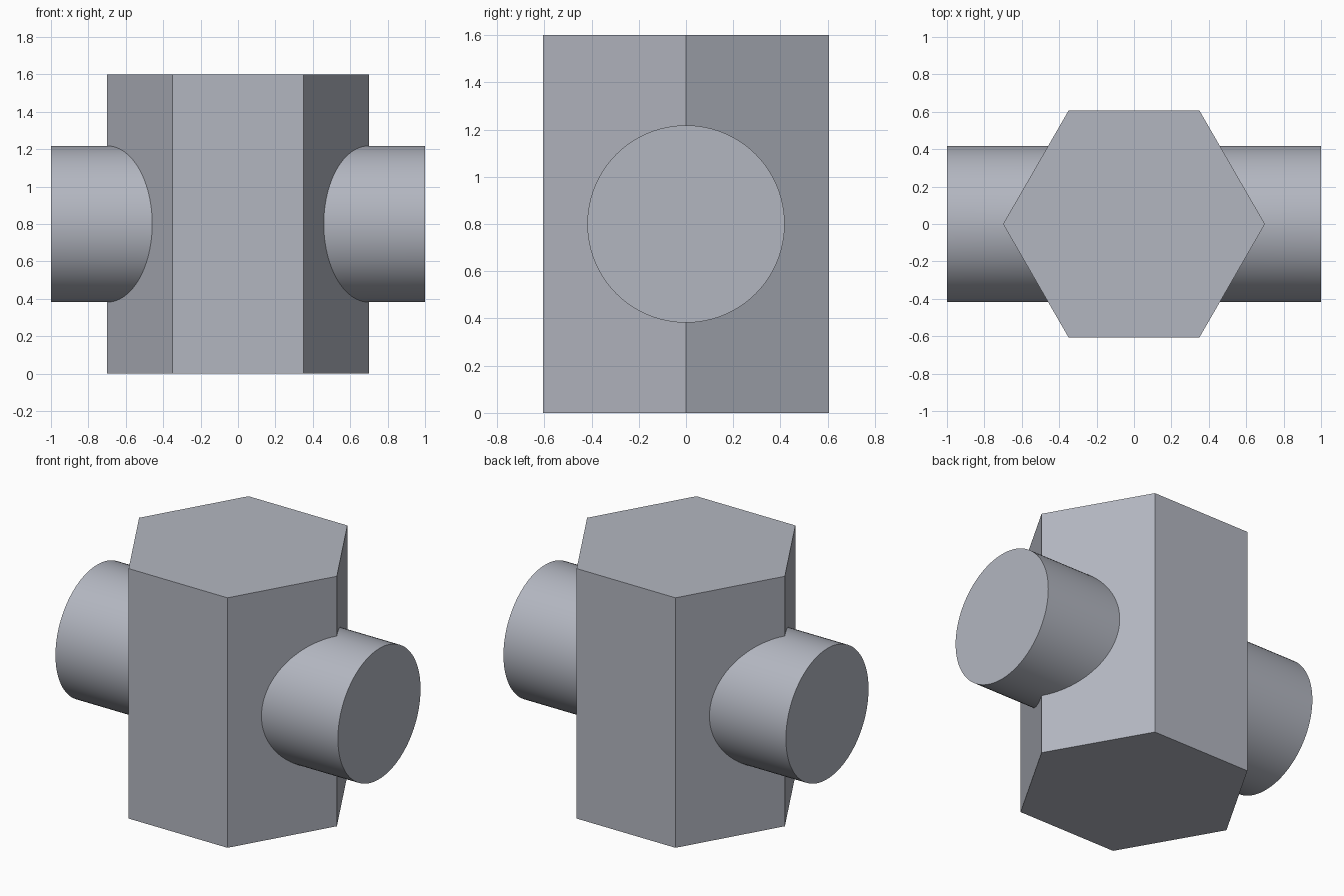
import bpy
from math import pi, radians

if "Cube" in bpy.data.objects:
    bpy.data.objects.remove(bpy.data.objects["Cube"])


def prism(name, sides, radius, depth, rotation):
    bpy.ops.mesh.primitive_cylinder_add(vertices=sides, radius=radius, depth=depth,
                                        location=(0, 0, 0.8), rotation=rotation)
    obj = bpy.context.object
    obj.name = name
    bpy.ops.object.transform_apply(location=False, rotation=True, scale=True)
    return obj


# Blue-grey steel colour
steel = bpy.data.materials.new("steel")
steel.diffuse_color = (0.45, 0.47, 0.53, 1)
steel.use_nodes = True
steel.node_tree.nodes["Principled BSDF"].inputs["Base Color"].default_value = steel.diffuse_color

# Round bar running through along x
bar = prism("cross_bar", 96, 0.418, 2.0, (0, pi / 2, 0))
bar.data.materials.append(steel)

# Upright hexagonal body, corners pointing along x
body = prism("hexagonal_body", 6, 0.70, 1.6, (0, 0, pi / 6))
body.data.materials.append(steel)

# Fuse the bar into the body as one solid
union = body.modifiers.new("fuse_bar", 'BOOLEAN')
union.operation = 'UNION'
union.solver = 'EXACT'
union.object = bar
bpy.ops.object.modifier_apply(modifier=union.name)
bpy.data.objects.remove(bar, do_unlink=True)

# Smooth round sides, crisp edges
bpy.ops.object.shade_smooth_by_angle(angle=radians(25))
